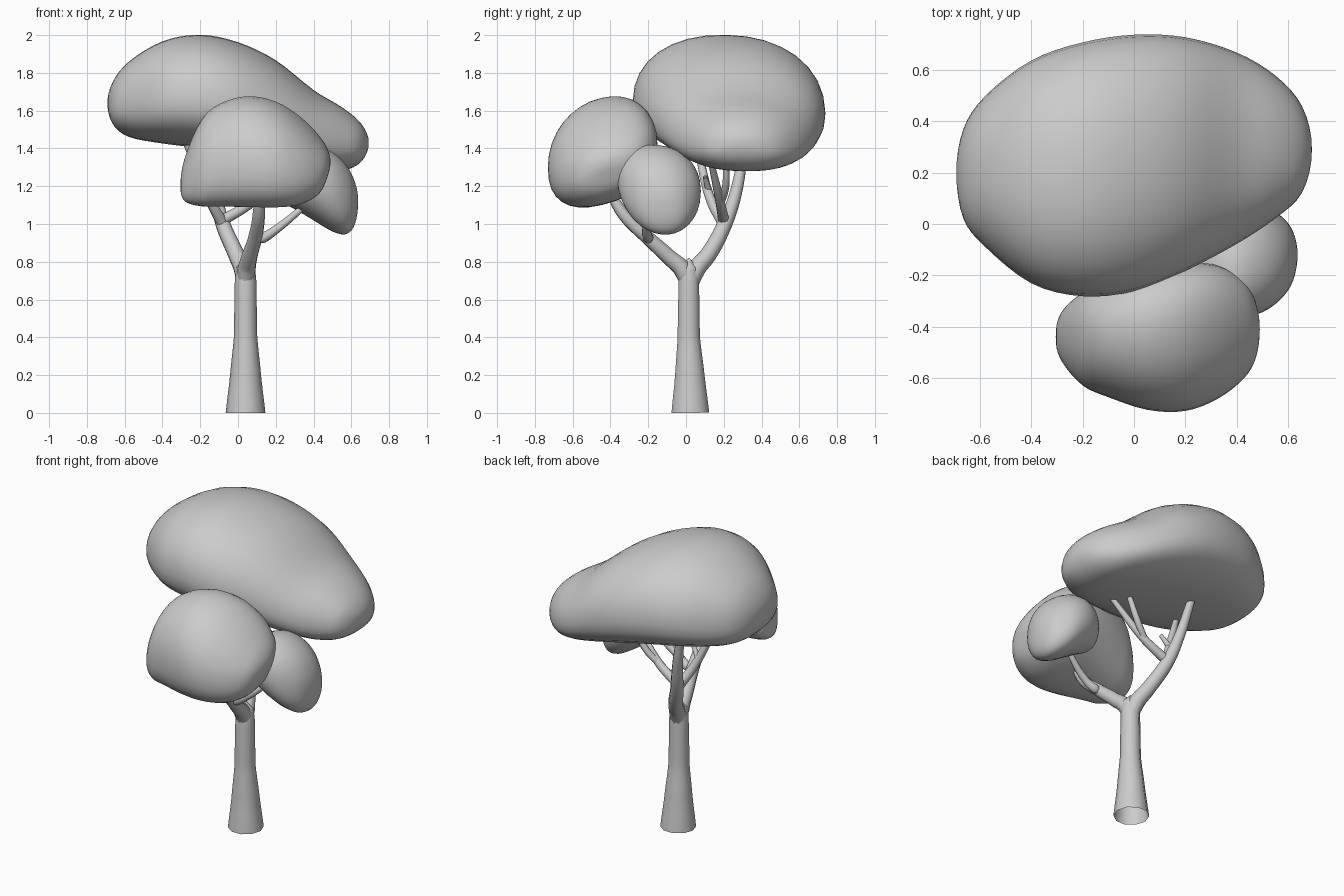
import bpy, math

if "Cube" in bpy.data.objects:
    bpy.data.objects.remove(bpy.data.objects["Cube"])


def spline(p0, p1, p2, p3, t):
    return [0.5 * (2 * b + (c - a) * t + (2 * a - 5 * b + 4 * c - d) * t * t
                   + (3 * b - a - 3 * c + d) * t ** 3)
            for a, b, c, d in zip(p0, p1, p2, p3)]


def mirrored(r):
    # phantom row past a tip, so that the end closes round
    return (r[0], r[2], r[1], r[4], r[3])


def canopy(name, rows, tilt, belly, mid, steps=4, sides=32):
    """Loft rounded sections (x, y min, y max, z min, z max) along x."""
    pts = [mirrored(rows[1])] + rows + [mirrored(rows[-2])]
    secs = []
    for i in range(1, len(pts) - 2):
        for k in range(steps):
            secs.append(spline(*pts[i - 1:i + 3], k / steps))
    secs = secs[1:]
    verts, faces = [], []
    for x, y0, y1, z0, z1 in secs:
        yc, hw = (y0 + y1) / 2, (y1 - y0) / 2
        zm = z0 + (z1 - z0) * mid
        for j in range(sides):
            a = 2 * math.pi * j / sides
            c, s = math.cos(a), math.sin(a)
            e = 0.92 if s > 0 else belly
            dy = hw * math.copysign(abs(c) ** e, c)
            h = (z1 - zm) if s > 0 else (zm - z0)
            dz = h * math.copysign(abs(s) ** e, s)
            verts.append((x, yc + dy, zm + dz + tilt * dy))
    n = len(secs)
    for i in range(n - 1):
        for j in range(sides):
            k = (j + 1) % sides
            faces.append((i * sides + j, i * sides + k,
                          (i + 1) * sides + k, (i + 1) * sides + j))
    # round tips
    for row, ring in ((rows[0], 0), (rows[-1], n - 1)):
        tip = len(verts)
        verts.append((row[0], row[1], row[3]))
        for j in range(sides):
            a, b = ring * sides + j, ring * sides + (j + 1) % sides
            faces.append((tip, b, a) if ring == 0 else (tip, a, b))
    me = bpy.data.meshes.new(name)
    me.from_pydata(verts, [], [f[::-1] for f in faces])
    me.polygons.foreach_set("use_smooth", [True] * len(me.polygons))
    ob = bpy.data.objects.new(name, me)
    bpy.context.collection.objects.link(ob)
    sm = ob.modifiers.new("soften", 'SMOOTH')
    sm.factor, sm.iterations = 0.5, 3


def limb(name, pts):
    """Tapered tube through points (x, y, z, radius)."""
    cu = bpy.data.curves.new(name, 'CURVE')
    cu.dimensions = '3D'
    cu.bevel_depth = 1
    cu.bevel_resolution = 3
    cu.resolution_u = 6
    sp = cu.splines.new('BEZIER')
    sp.bezier_points.add(len(pts) - 1)
    for bp, p in zip(sp.bezier_points, pts):
        bp.co, bp.radius = p[:3], p[3]
        bp.handle_left_type = bp.handle_right_type = 'AUTO'
    ob = bpy.data.objects.new(name, cu)
    bpy.context.collection.objects.link(ob)


# trunk and branches
limb("trunk", [(.04, .023, 0, .105), (.04, .02, .2, .082), (.04, .015, .4, .062),
               (.04, .015, .7, .057), (.04, .015, .77, .05), (.04, .015, .82, .003)])
limb("front_branch", [(.04, .015, .62, .035), (.043, -.01, .745, .05), (.06, -.09, .825, .043),
                      (.09, -.2, .925, .038), (.11, -.33, 1.05, .033), (.11, -.42, 1.2, .022)])
limb("back_branch", [(.04, .015, .62, .035), (.03, .045, .745, .05), (-.01, .12, .84, .044),
                     (-.08, .205, 1.0, .04), (-.12, .26, 1.15, .033), (-.18, .31, 1.42, .024)])
limb("side_twig", [(.09, -.19, .91, .01), (.13, -.2, .925, .028), (.2, -.21, .97, .023),
                   (.36, -.18, 1.1, .016)])
limb("right_twig", [(-.08, .2, 1.02, .03), (.08, .18, 1.12, .025), (.28, .13, 1.34, .016)])
limb("left_twig", [(-.08, .2, 1.0, .032), (-.15, .13, 1.13, .026), (-.27, .06, 1.42, .018)])
limb("middle_twig", [(.06, .18, 1.1, .02), (.15, .21, 1.2, .02), (.22, .21, 1.36, .016)])
limb("inner_twig", [(-.17, .12, 1.18, .018), (-.12, .1, 1.25, .012)])

# leaf masses
canopy("large_canopy", [
    (-.692, .2, .2, 1.64, 1.64), (-.665, .02, .37, 1.53, 1.75), (-.58, -.09, .5, 1.46, 1.86),
    (-.4, -.235, .64, 1.425, 1.97), (-.2, -.285, .71, 1.4, 2.005), (0, -.265, .74, 1.37, 1.965),
    (.2, -.185, .73, 1.33, 1.87), (.4, -.08, .67, 1.29, 1.71), (.55, .02, .58, 1.28, 1.62),
    (.655, .12, .46, 1.33, 1.53), (.694, .29, .29, 1.43, 1.43)], -.02, .83, .4)
canopy("front_canopy", [
    (-.305, -.44, -.44, 1.2, 1.2), (-.285, -.53, -.345, 1.125, 1.34), (-.2, -.63, -.265, 1.1, 1.54),
    (-.1, -.675, -.22, 1.1, 1.63), (.05, -.725, -.175, 1.1, 1.67), (.2, -.73, -.15, 1.1, 1.64),
    (.33, -.68, -.16, 1.115, 1.56), (.43, -.6, -.22, 1.17, 1.46),
    (.475, -.52, -.31, 1.26, 1.39), (.49, -.41, -.41, 1.33, 1.33)], .24, .85, .48)
canopy("small_canopy", [
    (.2, -.14, -.14, 1.22, 1.22), (.23, -.24, -.05, 1.12, 1.32), (.3, -.32, .03, 1.08, 1.39),
    (.4, -.365, .075, 1.02, 1.42), (.5, -.345, .075, .96, 1.38), (.575, -.29, .03, .945, 1.31),
    (.62, -.22, -.03, 1.0, 1.22), (.637, -.12, -.12, 1.12, 1.12)], -.11, .92, .5)
